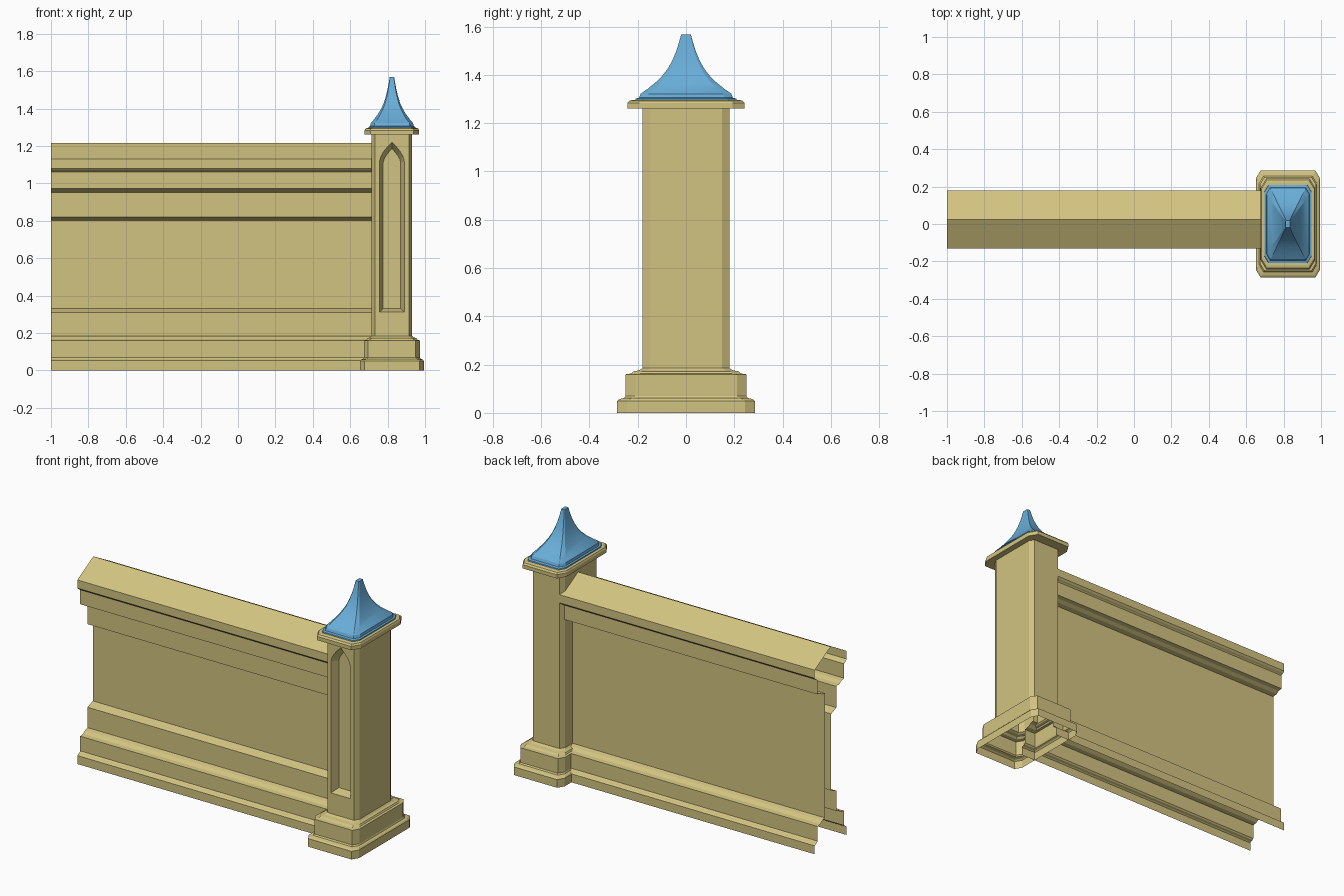
import bpy, bmesh

if "Cube" in bpy.data.objects:
    bpy.data.objects.remove(bpy.data.objects["Cube"])

CX = 0.823      # pillar centre in x
SX = 0.6        # pillar plan is a chamfered square squeezed in x


def material(name, col):
    m = bpy.data.materials.new(name)
    m.diffuse_color = col
    m.use_nodes = True
    m.node_tree.nodes["Principled BSDF"].inputs["Base Color"].default_value = m.diffuse_color
    return m


STONE = material("sandstone", (0.65, 0.55, 0.22, 1))
BLUE = material("blue_roof", (0.14, 0.42, 0.69, 1))


def finish(name, bm, mat, smooth=None):
    me = bpy.data.meshes.new(name)
    bm.to_mesh(me)
    bm.free()
    ob = bpy.data.objects.new(name, me)
    bpy.context.collection.objects.link(ob)
    me.materials.append(mat)
    if smooth:
        bpy.ops.object.select_all(action='DESELECT')
        ob.select_set(True)
        bpy.context.view_layer.objects.active = ob
        bpy.ops.object.shade_smooth_by_angle(angle=smooth)
    return ob


def octagon(bm, h, c, z):
    """Counter-clockwise chamfered square ring; edge 0 is the front."""
    k = h - c
    pts = [(-k, -h), (k, -h), (h, -k), (h, k), (k, h), (-k, h), (-h, k), (-h, -k)]
    return [bm.verts.new((CX + x * SX, y, z)) for x, y in pts]


def loft(bm, profile, skip=()):
    """profile: (half width, chamfer, z) from bottom to top."""
    rings = [octagon(bm, *p) for p in profile]
    for a, b in zip(rings, rings[1:]):
        for i in range(8):
            if i not in skip:
                j = (i + 1) % 8
                bm.faces.new((a[i], a[j], b[j], b[i]))
    return rings


# Wall: one hollow moulded section swept along x
front = [(-0.13, 0), (-0.13, 0.052), (-0.122, 0.058), (-0.11, 0.062), (-0.102, 0.07),
         (-0.102, 0.16), (-0.075, 0.164), (-0.055, 0.178), (-0.03, 0.185),
         (-0.03, 0.31), (0.02, 0.33), (0.02, 0.80), (-0.03, 0.82),
         (-0.03, 0.95), (-0.06, 0.955), (-0.08, 0.967), (-0.105, 0.972),
         (-0.105, 1.06), (-0.112, 1.066), (-0.12, 1.07), (-0.13, 1.08), (-0.13, 1.13)]
# the back repeats the mouldings but has no recessed panel
back = [(0.05 - y, z) for y, z in reversed(front) if not 0.2 < z < 0.9]
section = front + [(0.025, 1.215)] + back
bm = bmesh.new()
cols = [[bm.verts.new((x, y, z)) for x in (-1, 0.75)] for y, z in section]
for a, b in zip(cols, cols[1:]):
    bm.faces.new((a[0], a[1], b[1], b[0]))
finish("wall", bm, STONE)

# Pillar base with stepped mouldings, open underneath
bm = bmesh.new()
loft(bm, [(0.285, 0.04, 0), (0.285, 0.04, 0.05), (0.275, 0.04, 0.057), (0.256, 0.038, 0.062),
          (0.25, 0.038, 0.07), (0.25, 0.038, 0.16), (0.228, 0.036, 0.163),
          (0.218, 0.035, 0.172), (0.195, 0.032, 0.176), (0.18, 0.03, 0.185)])
finish("pillar_base", bm, STONE)

# Pillar shaft with a pointed niche in the front face
H, C, ZB, ZT = 0.18, 0.03, 0.18, 1.262
bm = bmesh.new()
low, high = loft(bm, [(H, C, ZB), (H, C, ZT)], skip=(0,))


def arch(w, sill, spring, apex, y):
    """Counter-clockwise pointed arch: sill centre, right side, apex, left side."""
    right = [(w, sill)] + [(w * (1 - t ** 1.6), spring + (apex - spring) * t)
                           for t in (0, 0.25, 0.5, 0.75)]
    pts = [(0, sill)] + right + [(0, apex)] + [(-x, z) for x, z in reversed(right)]
    return [bm.verts.new((CX + x, y, z)) for x, z in pts]


outer = arch(0.066, 0.312, 1.12, 1.22, -H)
inner = arch(0.047, 0.33, 1.11, 1.185, -H + 0.05)
n, top = len(outer), len(outer) // 2
mid_low = bm.verts.new((CX, -H, ZB))
mid_high = bm.verts.new((CX, -H, ZT))
bm.faces.new([mid_low, low[1], high[1], mid_high] + outer[top::-1])
bm.faces.new([mid_low, outer[0]] + outer[:top - 1:-1] + [mid_high, high[0], low[0]])
for i in range(n):
    j = (i + 1) % n
    bm.faces.new((outer[i], outer[j], inner[j], inner[i]))
bm.faces.new(inner)
finish("pillar_shaft", bm, STONE)

# Capstone slab
bm = bmesh.new()
rings = loft(bm, [(0.243, 0.05, 1.26), (0.243, 0.05, 1.283), (0.235, 0.048, 1.293),
                  (0.222, 0.045, 1.296)])
bm.faces.new(rings[0][::-1])
bm.faces.new(rings[-1])
finish("capstone", bm, STONE)

# Concave pointed roof
bm = bmesh.new()
rings = loft(bm, [(h, h * 0.18, z) for h, z in
                  [(0.21, 1.295), (0.208, 1.302), (0.194, 1.306), (0.188, 1.322),
                   (0.158, 1.343), (0.125, 1.37), (0.097, 1.398), (0.074, 1.428),
                   (0.055, 1.463), (0.04, 1.5), (0.029, 1.535), (0.02, 1.568)]])
bm.faces.new(rings[-1])
finish("pillar_roof", bm, BLUE, 0.45)
